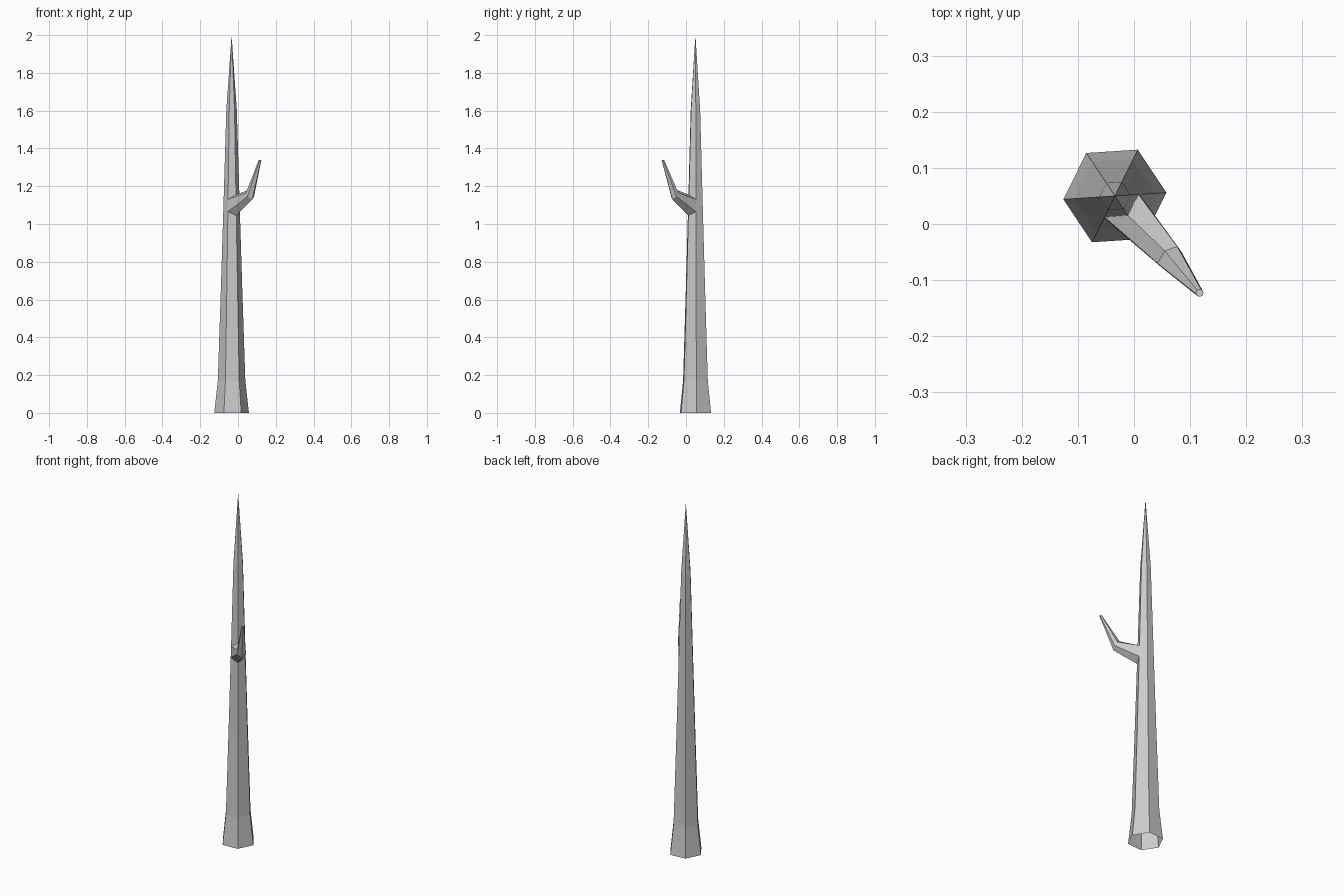
import bpy, bmesh
from math import cos, sin, radians

if "Cube" in bpy.data.objects:
    bpy.data.objects.remove(bpy.data.objects["Cube"])

CX, CY, TURN = -0.034, 0.05, 3.7   # trunk axis and hexagon rotation


def hex_ring(cx, cy, z, r, start, step=60):
    return [(cx + r * cos(radians(start + step * i)),
             cy + r * sin(radians(start + step * i)), z) for i in range(6)]


def loft(name, rings, apex=None, cap=False):
    """Skin hexagonal rings, optionally closing the end with a point or a cap."""
    bm = bmesh.new()
    loops = [[bm.verts.new(p) for p in ring] for ring in rings]
    for a, b in zip(loops, loops[1:]):
        for i in range(6):
            j = (i + 1) % 6
            bm.faces.new((a[i], a[j], b[j], b[i]))
    end = loops[-1]
    if apex:
        tip = bm.verts.new(apex)
        for i in range(6):
            bm.faces.new((end[i], end[(i + 1) % 6], tip))
    if cap:
        bm.faces.new(end)
    bmesh.ops.recalc_face_normals(bm, faces=bm.faces)
    mesh = bpy.data.meshes.new(name)
    bm.to_mesh(mesh)
    bm.free()
    obj = bpy.data.objects.new(name, mesh)
    bpy.context.collection.objects.link(obj)
    return obj


# Trunk: flared foot, long taper, pointed top, open underneath
profile = [(0, 0.092), (0.17, 0.073), (0.65, 0.057), (1.1, 0.043), (1.6, 0.028)]
loft("trunk", [hex_ring(CX, CY, z, r, TURN) for z, r in profile], apex=(CX, CY, 2.0))


# Branch root: wraps three neighbouring trunk corners
def corner(angle, z):
    r = 0.073 - (z - 0.17) * 0.0323
    return (CX + r * cos(radians(angle)), CY + r * sin(radians(angle)), z)


left, mid, right = TURN - 120, TURN - 60, TURN
root = [corner(left, 1.13), corner(mid, 1.155), corner(right, 1.13),
        corner(right, 1.065), corner(mid, 1.045), corner(left, 1.065)]

# Branch elbow and thin upturned tip
elbow = [(0.042, -0.07, 1.165), (0.055, -0.048, 1.18), (0.077, -0.04, 1.165),
         (0.085, -0.05, 1.145), (0.075, -0.072, 1.13), (0.05, -0.078, 1.145)]
tip = hex_ring(0.117, -0.123, 1.34, 0.007, 191, -60)
loft("branch", [root, elbow, tip], cap=True)
